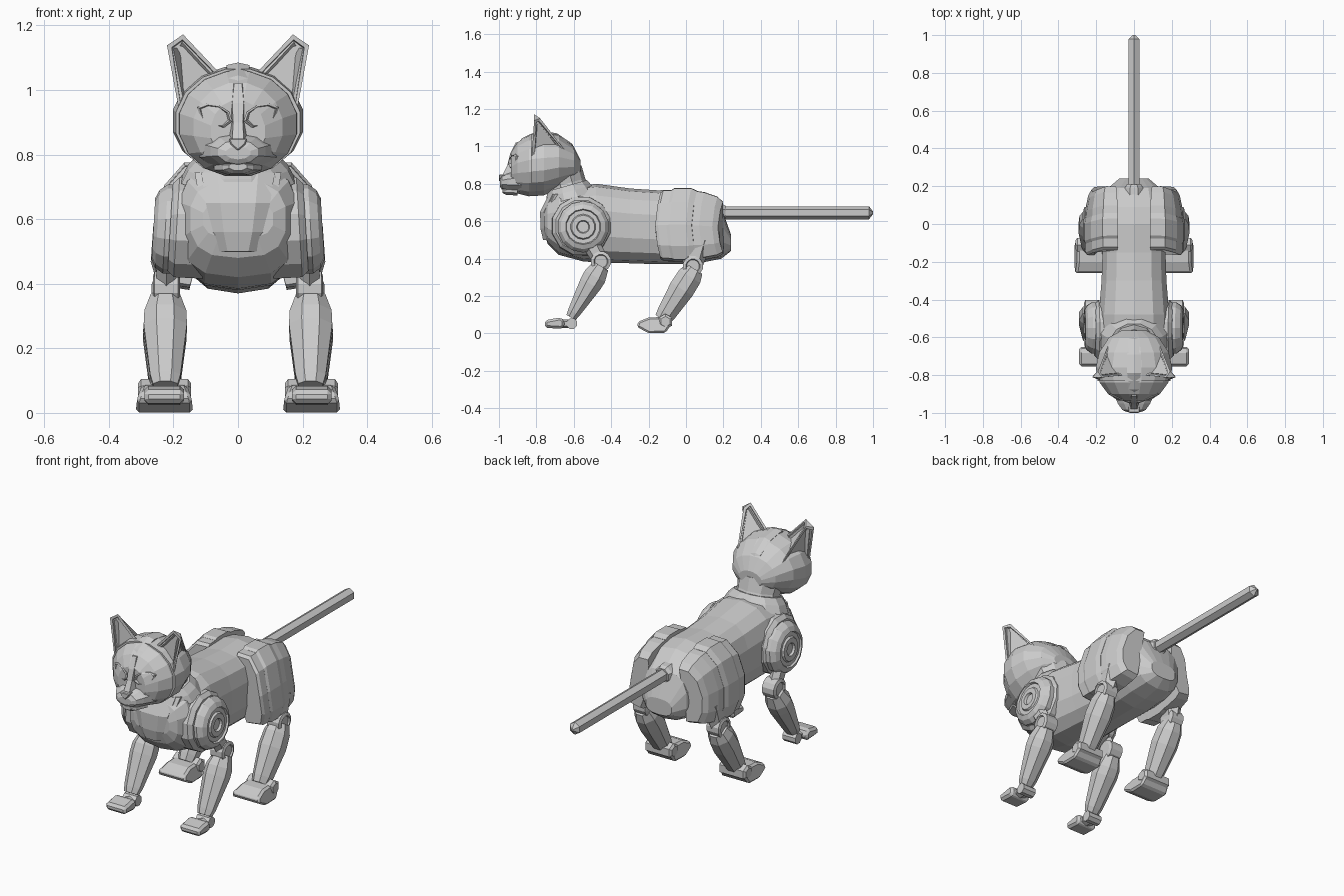
import bpy, bmesh, math
from mathutils import Vector


def finish(name, bm, mirror=False, bevel=0):
    bmesh.ops.recalc_face_normals(bm, faces=bm.faces)
    me = bpy.data.meshes.new(name)
    bm.to_mesh(me)
    bm.free()
    ob = bpy.data.objects.new(name, me)
    bpy.context.collection.objects.link(ob)
    if bevel:
        m = ob.modifiers.new("Bevel", 'BEVEL')
        m.width, m.segments = bevel, 1
    if mirror:
        ob.modifiers.new("Mirror", 'MIRROR').use_mirror_merge = False
    return ob


def loft(name, rings, mirror=False, bevel=0):
    bm = bmesh.new()
    vs = [[bm.verts.new(p) for p in r] for r in rings]
    for a, b in zip(vs, vs[1:]):
        n = len(a)
        for i in range(n):
            bm.faces.new((a[i], a[(i + 1) % n], b[(i + 1) % n], b[i]))
    bm.faces.new(vs[0])
    bm.faces.new(vs[-1])
    return finish(name, bm, mirror, bevel)


def section(y, zb, zt, w, n=14, e=2.0):
    """Superellipse cross-section in the xz plane."""
    out = []
    for i in range(n):
        a = 2 * math.pi * (i + .5) / n
        c, s = math.cos(a), math.sin(a)
        x = math.copysign(abs(c) ** (2 / e), c)
        z = math.copysign(abs(s) ** (2 / e), s)
        out.append((w * x, y, (zb + zt) / 2 + z * (zt - zb) / 2))
    return out


def limb(name, p0, p1, stations, n=8, mirror=True):
    """Tapered strut from p0 to p1; stations are (t, half width x, half depth)."""
    p0, p1 = Vector(p0), Vector(p1)
    d = (p1 - p0).normalized()
    side = d.cross(Vector((1, 0, 0))).normalized()
    ux = side.cross(d)
    rings = []
    for t, w, h in stations:
        c = p0.lerp(p1, t)
        k = 1 / math.cos(math.pi / n)
        rings.append([c + ux * w * k * math.cos(a) + side * h * k * math.sin(a)
                      for a in (2 * math.pi * (i + .5) / n for i in range(n))])
    return loft(name, rings, mirror)


def disc(name, y, z, prof, n=12, lean=0):
    """Turned part around the x axis; prof is (radius, x)."""
    rings = []
    for r, x in prof:
        ring = []
        for i in range(n):
            a = 2 * math.pi * (i + .5) / n
            dz = r * math.sin(a)
            ring.append((x - lean * dz, y + r * math.cos(a), z + dz))
        rings.append(ring)
    return loft(name, rings, True)


# Torso
loft("torso", [section(*r, n=14, e=2.7) for r in [
    (-.76, .54, .66, .11), (-.74, .48, .72, .15), (-.68, .42, .77, .188),
    (-.55, .385, .79, .192), (-.48, .38, .80, .19), (-.30, .375, .775, .175),
    (-.15, .37, .765, .17), (0, .37, .77, .175), (.09, .38, .75, .17),
    (.19, .40, .67, .14), (.24, .44, .53, .08)]])

# Chest bib, outer rim and raised centre
for nm, k, dy in (("bib_rim", 1.12, 0), ("bib_panel", .95, -.012)):
    rows = [(.745, .12, -.72), (.65, .105, -.768), (.56, .085, -.766), (.51 - .01 * k, .062, -.752)]
    loft(nm, [[(-w * k, y + .02 + dy, z), (-w * k * .55, y + dy, z), (w * k * .55, y + dy, z),
               (w * k, y + .02 + dy, z), (w * k, y + .1, z), (-w * k, y + .1, z)]
              for z, w, y in rows])

# Neck and collar
limb("neck", (0, -.62, .73), (0, -.66, .87), [(0, .125, .115), (.5, .11, .10), (1, .12, .10)], 10, False)
limb("collar", (0, -.615, .72), (0, -.635, .79), [(0, .175, .14), (.55, .155, .125), (1, .125, .11)], 12, False)

# Head: face mask and slightly larger rear shell
loft("face", [section(*r, n=16) for r in [
    (-.935, .77, .97, .085), (-.90, .745, 1.025, .14), (-.84, .73, 1.06, .185), (-.76, .735, 1.065, .19)]])
loft("skull_shell", [section(*r, n=16) for r in [
    (-.83, .73, 1.068, .196), (-.76, .735, 1.075, .206), (-.68, .77, 1.06, .188),
    (-.60, .815, 1.0, .135), (-.565, .85, .93, .07)]])

# Muzzle, chin, nose and nose bridge
loft("muzzle", [section(*r, n=10) for r in [
    (-.88, .745, .88, .125), (-.95, .76, .86, .09), (-.985, .77, .845, .065), (-.995, .785, .825, .04)]])
loft("chin", [section(*r, n=8) for r in [(-.9, .735, .79, .08), (-.965, .74, .78, .05), (-.98, .75, .775, .03)]])
loft("nose", [[(-.03, y, .85), (.03, y, .85), (.022, y, .83), (0, y, .812), (-.022, y, .83)]
              for y in (-.96, -1.0)], bevel=.004)
loft("nose_bridge", [[(-w, y + .05, z), (-w * .6, y, z), (w * .6, y, z), (w, y + .05, z)]
                     for z, w, y in [(1.02, .02, -.91), (.96, .03, -.94), (.90, .025, -.955), (.84, .03, -.985)]])

# Eye sockets, almond outline stepped in to a flat lens
almond = [(.022, .905), (.03, .93), (.06, .95), (.095, .955), (.122, .945), (.11, .91), (.085, .89), (.045, .887)]


def eye_ring(k, y):
    return [(.07 + (x - .07) * k, y + .4 * (.07 + (x - .07) * k - .03), .92 + (z - .92) * k) for x, z in almond]


loft("eye", [eye_ring(1.1, -.89), eye_ring(1.1, -.942), eye_ring(.95, -.948), eye_ring(.8, -.934)], True)

# Crest along the skull
crest = [(-.915, 1.0, .012), (-.875, 1.045, .03), (-.79, 1.085, .036), (-.69, 1.07, .036),
         (-.61, 1.015, .03), (-.565, .93, .022)]
loft("crest", [[(-w, y, z - .035), (-w, y, z - .008), (0, y, z), (w, y, z - .008), (w, y, z - .035)]
               for y, z, w in crest])

# Ears with recessed panels
bm = bmesh.new()
b = [bm.verts.new(p) for p in [(.05, -.80, 1.045), (.185, -.825, .95), (.135, -.64, .97)]]
t = [bm.verts.new(p) for p in [(.17, -.812, 1.172), (.22, -.812, 1.138), (.192, -.78, 1.15)]]
sides = [bm.faces.new((b[i], b[(i + 1) % 3], t[(i + 1) % 3], t[i])) for i in range(3)]
bm.faces.new(b)
bm.faces.new(t)
bmesh.ops.recalc_face_normals(bm, faces=bm.faces)
bmesh.ops.inset_individual(bm, faces=sides, thickness=.016, depth=0)
bmesh.ops.inset_individual(bm, faces=[f for f in sides if f.is_valid], thickness=.004, depth=-.014)
finish("ear", bm, True)

# Shoulders
disc("shoulder_base", -.56, .575, [(.165, .10), (.16, .19), (.14, .21)], 12, .06)
disc("shoulder", -.55, .57, [(.138, .15), (.138, .225), (.12, .25), (.095, .262), (.09, .252),
                            (.068, .252), (.062, .262), (.035, .262), (.03, .25)], 14, .06)

# Front legs
limb("front_upper_leg", (.222, -.53, .52), (.222, -.455, .385), [(0, .03, .045), (1, .03, .035)], 6)
hub = [(.038, -.042), (.055, -.036), (.055, .036), (.038, .042), (.034, .034)]
disc("elbow", -.455, .385, [(r, .222 + x) for r, x in hub])
limb("front_lower_leg", (.225, -.455, .36), (.225, -.615, .085),
     [(0, .045, .045), (.2, .065, .062), (.35, .067, .06), (.9, .047, .035), (1, .038, .028)])
disc("front_ankle", -.61, .052, [(.03, .185), (.03, .265)], 8)
limb("front_paw_link", (.227, -.60, .052), (.227, -.67, .052), [(0, .03, .018), (1, .035, .02)], 6)
loft("front_paw", [[(x, -.755, .03), (x, -.755, .07), (x, -.67, .086), (x, -.65, .07), (x, -.65, .035), (x, -.67, .025)]
                   for x in (.167, .29)], True, .014)

# Haunches: outer shell with a raised band
hip = [(.09, .72), (.085, .77), (.165, .768), (.225, .70), (.258, .58), (.266, .47), (.245, .40), (.15, .385), (.12, .5)]


def hip_ring(y, k):
    return [(.12 + (x - .12) * k, y - .03 * math.sin((z - .385) * 8), .53 + (z - .53) * k) for x, z in hip]


loft("haunch", [hip_ring(*r) for r in [(-.135, .92), (-.12, .98), (0, 1), (.10, .94), (.17, .84), (.20, .72)]], True)
loft("haunch_band", [hip_ring(*r) for r in [(-.075, .99), (-.06, 1.03), (.03, 1.03), (.06, .97)]], True)

# Hind legs
limb("hind_thigh", (.205, .06, .50), (.222, .035, .36), [(0, .05, .07), (1, .035, .045)], 6)
disc("knee", .037, .36, [(r, .226 + x) for r, x in hub])
limb("hind_lower_leg", (.227, .045, .345), (.227, -.125, .075),
     [(0, .045, .05), (.15, .062, .066), (.4, .067, .068), (.88, .05, .052), (1, .042, .045)])
disc("hind_ankle", -.11, .063, [(.028, .145), (.042, .155), (.042, .30), (.028, .31)], 6)
foot = [(-.257, .062), (-.2, .085), (-.12, .088), (-.07, .06), (-.11, .003), (-.2, .001), (-.262, .035)]
loft("hind_foot", [[(.228 + s * (.088 - .35 * max(0, z - .035)), y, z) for y, z in foot] for s in (-1, 1)], True, .01)

# Tail with pointed tip and root socket
limb("tail", (0, .15, .645), (0, 1.0, .645), [(0, .03, .03), (.975, .03, .03), (1, .006, .006)], 6, False)
limb("tail_socket", (0, .12, .645), (0, .21, .645), [(0, .055, .055), (.8, .048, .048), (1, .038, .038)], 8, False)
